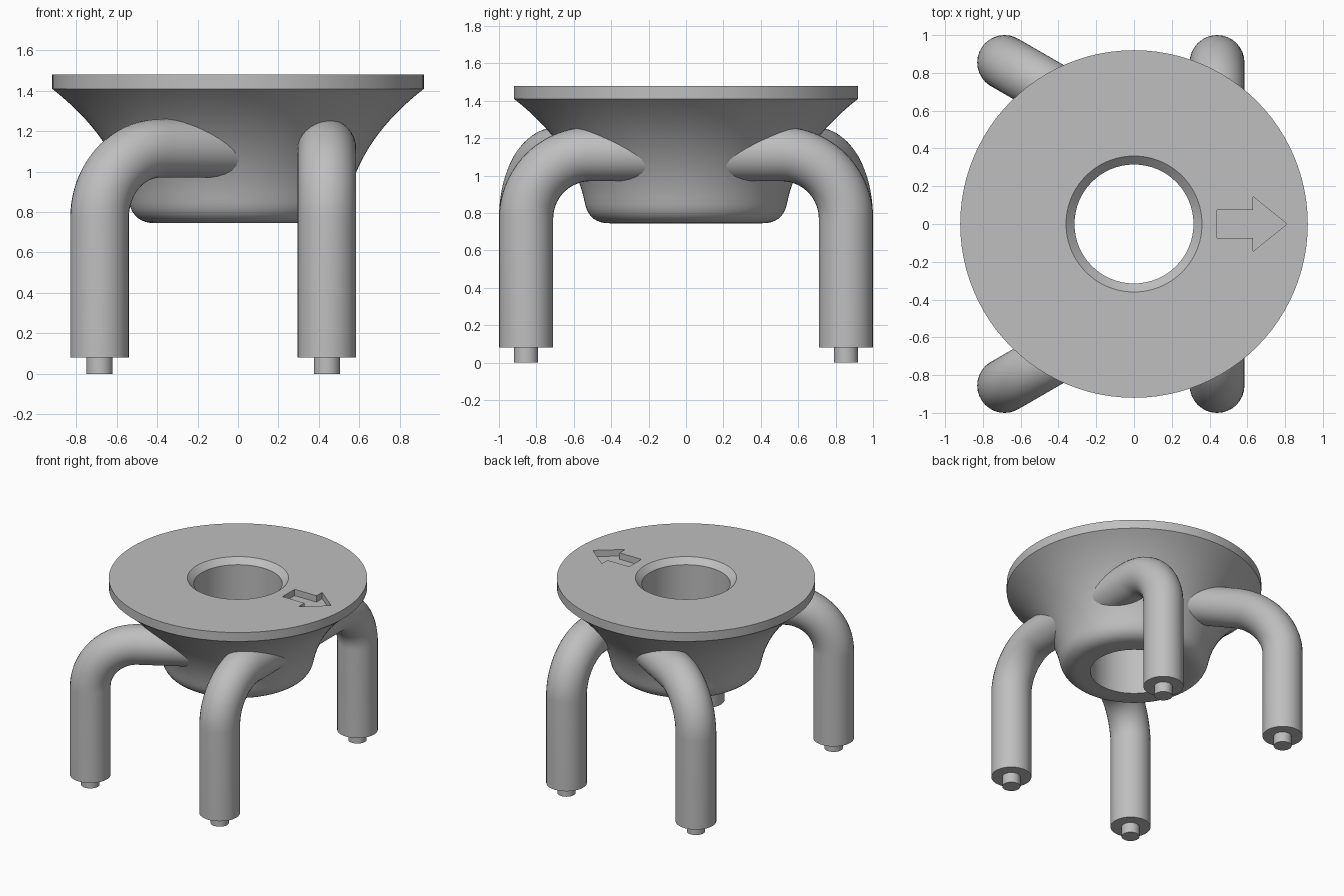
import bpy, bmesh, math
from mathutils import Vector
from mathutils.geometry import interpolate_bezier

cube = bpy.data.objects.get("Cube")
if cube:
    bpy.data.objects.remove(cube, do_unlink=True)

grey = bpy.data.materials.new("light grey")
grey.use_nodes = True
grey.diffuse_color = (0.52, 0.52, 0.52, 1)
grey.node_tree.nodes["Principled BSDF"].inputs["Base Color"].default_value = grey.diffuse_color


def activate(obj):
    bpy.ops.object.select_all(action='DESELECT')
    obj.select_set(True)
    bpy.context.view_layer.objects.active = obj


def finish(obj, angle=30):
    activate(obj)
    obj.data.materials.clear()
    obj.data.materials.append(grey)
    bpy.ops.object.shade_smooth_by_angle(angle=math.radians(angle))


def mesh_object(name, bm):
    bmesh.ops.recalc_face_normals(bm, faces=bm.faces[:])
    mesh = bpy.data.meshes.new(name)
    bm.to_mesh(mesh)
    bm.free()
    obj = bpy.data.objects.new(name, mesh)
    bpy.context.collection.objects.link(obj)
    return obj


def bezier(points, count):
    p = [Vector((x, 0, z)) for x, z in points]
    return interpolate_bezier(*p, count)


# Flared body: closed ring profile spun around z
BASE, RIM, TOP = 0.745, 1.41, 1.48
profile = [Vector((0.315, 0, BASE))]
profile += bezier([(0.41, BASE), (0.475, BASE), (0.525, 0.775), (0.54, 0.85)], 9)[:-1]
profile += bezier([(0.54, 0.85), (0.58, 1.05), (0.70, 1.24), (0.92, RIM)], 18)
profile += [Vector((0.92, 0, TOP)), Vector((0.36, 0, TOP)), Vector((0.315, 0, TOP - 0.043))]
bm = bmesh.new()
verts = [bm.verts.new(p) for p in profile]
edges = [bm.edges.new((a, b)) for a, b in zip(verts, verts[1:] + verts[:1])]
bmesh.ops.spin(bm, geom=verts + edges, cent=(0, 0, 0), axis=(0, 0, 1),
               angle=math.tau, steps=96, use_duplicate=False)
bmesh.ops.remove_doubles(bm, verts=bm.verts[:], dist=0.0005)
body = mesh_object("flared_body", bm)

# Arrow recess in the top, pointing to +x
arrow = [(0.44, -0.075), (0.63, -0.075), (0.63, -0.145), (0.81, 0),
         (0.63, 0.145), (0.63, 0.075), (0.44, 0.075)]
bm = bmesh.new()
face = bm.faces.new([bm.verts.new((x, y, TOP - 0.05)) for x, y in arrow])
ext = bmesh.ops.extrude_face_region(bm, geom=[face])
bmesh.ops.translate(bm, vec=(0, 0, 0.2),
                    verts=[g for g in ext["geom"] if isinstance(g, bmesh.types.BMVert)])
cutter = mesh_object("arrow_cutter", bm)
cutter.hide_render = True
mod = body.modifiers.new("arrow_recess", 'BOOLEAN')
mod.operation = 'DIFFERENCE'
mod.solver = 'EXACT'
mod.object = cutter
activate(body)
bpy.ops.object.modifier_apply(modifier=mod.name)
bpy.data.objects.remove(cutter, do_unlink=True)
finish(body)

# Bent tube legs with a small pin under each foot
LEG_R, BEND, ARM_Z, FOOT_Z = 0.145, 0.345, 1.115, 0.08


def leg(name, x, y, heading, reach):
    way = Vector((math.cos(heading), math.sin(heading), 0))
    foot, up = Vector((x, y, 0)), Vector((0, 0, 1))
    path = [foot + up * FOOT_Z]
    for i in range(21):
        a = math.pi / 2 * i / 20
        path.append(foot + way * BEND * (1 - math.cos(a))
                    + up * (ARM_Z - BEND + BEND * math.sin(a)))
    path.append(foot + way * reach + up * ARM_Z)
    curve = bpy.data.curves.new(name, 'CURVE')
    curve.dimensions = '3D'
    curve.bevel_depth = LEG_R
    curve.bevel_resolution = 14
    curve.use_fill_caps = True
    spline = curve.splines.new('POLY')
    spline.points.add(len(path) - 1)
    for point, co in zip(spline.points, path):
        point.co = (*co, 1)
    obj = bpy.data.objects.new(name, curve)
    bpy.context.collection.objects.link(obj)
    activate(obj)
    bpy.ops.object.convert(target='MESH')
    finish(bpy.context.view_layer.objects.active)

    bpy.ops.mesh.primitive_cylinder_add(vertices=32, radius=0.065, depth=FOOT_Z + 0.02,
                                        location=(x, y, (FOOT_Z + 0.02) / 2))
    pin = bpy.context.object
    pin.name = name + "_pin"
    finish(pin)


for side, s in (("front", -1), ("back", 1)):
    leg(side + "_left_leg", 0.44, s * 0.855, -s * math.pi / 2, 0.695)
    leg(side + "_right_leg", -0.685, s * 0.855, -s * math.pi / 6, 0.82)
